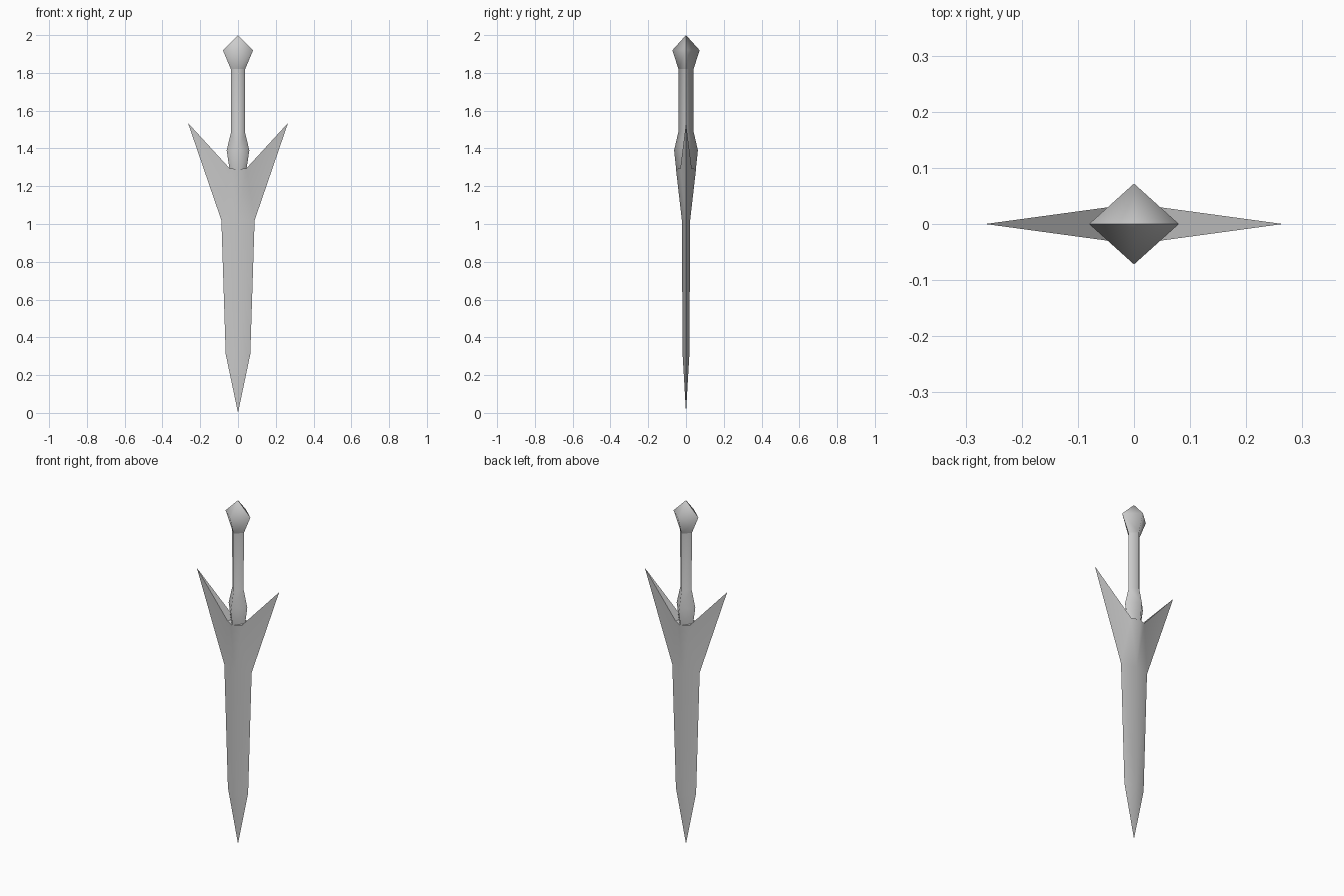
import bpy
import bmesh

cube = bpy.data.objects.get("Cube")
if cube:
    bpy.data.objects.remove(cube, do_unlink=True)

steel = bpy.data.materials.new("grey_steel")
steel.use_nodes = True
colour = (0.6, 0.6, 0.6, 1)
steel.diffuse_color = colour
steel.node_tree.nodes["Principled BSDF"].inputs["Base Color"].default_value = colour


def diamond_strip(bm, rings):
    """One quarter of a stack of diamond sections (half width, half depth, height)."""
    pairs = [(bm.verts.new((0, -d, z)), bm.verts.new((w, 0, z))) for w, d, z in rings]
    for (r0, e0), (r1, e1) in zip(pairs, pairs[1:]):
        bm.faces.new((r0, e0, e1, r1))
    return pairs[-1]


def finish(name, bm, rim=10):
    """Mirror the quarter; keep the side edges and the rim above a height sharp."""
    bmesh.ops.remove_doubles(bm, verts=bm.verts, dist=0.0005)
    for face in bm.faces:
        face.smooth = True
    for edge in bm.edges:
        on_side = all(abs(v.co.y) < 0.001 for v in edge.verts)
        on_rim = all(v.co.z > rim for v in edge.verts)
        edge.smooth = not (on_side or on_rim)
    mesh = bpy.data.meshes.new(name)
    bm.to_mesh(mesh)
    bm.free()
    mesh.materials.append(steel)
    obj = bpy.data.objects.new(name, mesh)
    bpy.context.collection.objects.link(obj)
    mirror = obj.modifiers.new("Mirror", 'MIRROR')
    mirror.use_axis = (True, True, False)


# Blade with swept wings
bm = bmesh.new()
ridge, edge = diamond_strip(bm, [(0, 0, 0), (0.065, 0.018, 0.31), (0.088, 0.022, 1.02)])
crown, shoulder, notch, core, tip = [bm.verts.new(p) for p in (
    (0, -0.053, 1.29), (0.045, -0.03, 1.295), (0.045, 0, 1.295),
    (0, 0, 1.295), (0.265, 0, 1.535))]
for corners in ((ridge, edge, shoulder), (edge, tip, shoulder), (ridge, shoulder, crown),
                (shoulder, tip, notch), (crown, shoulder, notch, core)):
    bm.faces.new(corners)
finish("blade_and_wings", bm, rim=1.28)

# Collar and grip
bm = bmesh.new()
diamond_strip(bm, [(0.042, 0.05, 1.27), (0.06, 0.063, 1.39),
                   (0.036, 0.04, 1.49), (0.038, 0.04, 1.82)])
finish("grip", bm)

# Pommel
bm = bmesh.new()
diamond_strip(bm, [(0.038, 0.04, 1.82), (0.08, 0.072, 1.92), (0, 0, 2)])
finish("pommel", bm)
